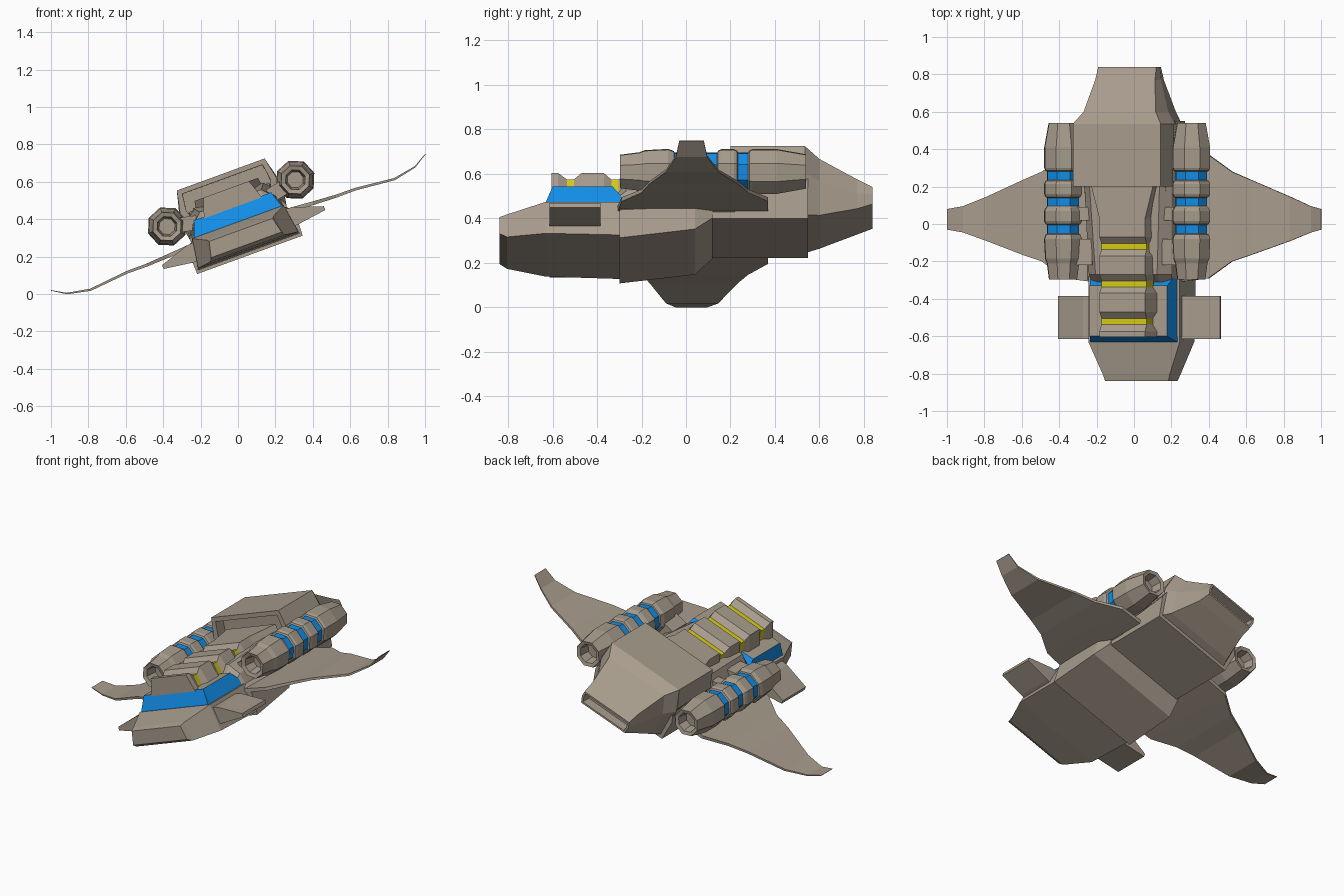
import bpy, bmesh, math
from mathutils import Matrix, Vector

if "Cube" in bpy.data.objects:
    bpy.data.objects.remove(bpy.data.objects["Cube"])


def material(name, rgb):
    m = bpy.data.materials.new(name)
    m.diffuse_color = (*rgb, 1)
    m.use_nodes = True
    m.node_tree.nodes["Principled BSDF"].inputs["Base Color"].default_value = m.diffuse_color
    return m


MATS = [material("hull_taupe", (0.39, 0.33, 0.265)),
        material("panel_blue", (0.006, 0.27, 0.80)),
        material("stripe_yellow", (0.66, 0.58, 0.008))]
TAUPE, BLUE, YELLOW = 0, 1, 2

# The whole craft is banked 20 degrees about its long axis
BANK = Matrix.Translation((0, 0, 0.385)) @ Matrix.Rotation(math.radians(-20), 4, 'Y')


def sec(y, *half):
    """Symmetric cross-section from (half width, z) pairs, top to bottom."""
    right = [(x, y, z) for x, z in half]
    return right + [(-x, y, z) for x, z in reversed(half)]


def loft(name, sections, mat=None, recess=None, depth=0.04, rim=0.02):
    """Skin equal-length rings; mat(segment, normal) picks the colour.
    recess is a direction in which the end cap is inset and pushed in."""
    bm = bmesh.new()
    rings = [[bm.verts.new(p) for p in s] for s in sections]
    n = len(rings[0])
    segs = {}
    for k in range(len(rings) - 1):
        for i in range(n):
            j = (i + 1) % n
            f = bm.faces.new((rings[k][i], rings[k][j], rings[k + 1][j], rings[k + 1][i]))
            segs[f] = k
    caps = [bm.faces.new(rings[0]), bm.faces.new(rings[-1])]
    bmesh.ops.recalc_face_normals(bm, faces=bm.faces[:])
    bm.normal_update()
    if mat:
        for f in bm.faces:
            f.material_index = mat(segs.get(f, -1), f.normal)
    if recess is not None:
        cap = caps[recess]
        bmesh.ops.inset_region(bm, faces=[cap], thickness=rim)
        push = cap.normal * -depth
        ring = bmesh.ops.inset_region(bm, faces=[cap], thickness=0.001)
        bmesh.ops.translate(bm, verts=cap.verts[:], vec=push)
    bm.transform(BANK)
    me = bpy.data.meshes.new(name)
    bm.to_mesh(me)
    bm.free()
    for m in MATS:
        me.materials.append(m)
    ob = bpy.data.objects.new(name, me)
    bpy.context.collection.objects.link(ob)
    return ob


# Nose wedge
loft("nose", [
    sec(-0.84, (0.18, -0.045), (0.2, -0.13)),
    sec(-0.805, (0.19, -0.035), (0.21, -0.15)),
    sec(-0.63, (0.26, 0.0), (0.285, -0.16)),
    sec(-0.28, (0.26, 0.0), (0.29, -0.17))])

# Belly block behind the nose
loft("belly_block", [
    sec(-0.3, (0.25, 0.0), (0.305, -0.055), (0.3, -0.187)),
    sec(0.04, (0.25, 0.0), (0.305, -0.04), (0.3, -0.145)),
    sec(0.12, (0.25, 0.0), (0.27, -0.03), (0.27, -0.08))])

# Blue cabin band with taupe roof
loft("cabin_band", [
    sec(-0.63, (0.247, 0.005), (0.247, -0.005)),
    sec(-0.6, (0.22, 0.088), (0.247, -0.005)),
    sec(-0.33, (0.22, 0.088), (0.247, -0.005)),
    sec(-0.28, (0.24, 0.02), (0.247, -0.005))],
    mat=lambda k, nrm: TAUPE if nrm.z > 0.95 else BLUE)

# Spine with ribs and yellow grooves
spine = [sec(-0.605, (0.13, 0.185), (0.165, 0.08)), sec(-0.575, (0.13, 0.185), (0.165, 0.08))]
yellow_segs = set()
for g in (-0.52, -0.32, -0.12):
    spine.append(sec(g - 0.016, (0.128, 0.155), (0.14, 0.08)))
    yellow_segs.add(len(spine) - 1)
    spine.append(sec(g + 0.016, (0.128, 0.155), (0.14, 0.08)))
    spine.append(sec(g + 0.05, (0.13, 0.185), (0.165, 0.08)))
    spine.append(sec(g + 0.15, (0.13, 0.185), (0.165, 0.08)))
spine.append(sec(0.22, (0.18, 0.185), (0.2, 0.08)))
loft("ribbed_spine", spine, mat=lambda k, nrm: YELLOW if k in yellow_segs else TAUPE)

# Middle and rear hull
loft("mid_hull", [
    sec(-0.31, (0.17, 0.07), (0.23, 0.03), (0.26, -0.05)),
    sec(-0.27, (0.175, 0.12), (0.235, 0.06), (0.27, -0.05)),
    sec(0.22, (0.2, 0.15), (0.25, 0.09), (0.27, -0.05))])
loft("rear_hull", [
    sec(0.1, (0.22, 0.1), (0.275, 0.0), (0.26, -0.08)),
    sec(0.55, (0.24, 0.2), (0.285, 0.06), (0.26, -0.08))])
loft("rear_hood", [
    sec(0.2, (0.25, 0.27), (0.275, 0.15), (0.24, 0.06)),
    sec(0.535, (0.25, 0.27), (0.28, 0.15), (0.24, 0.06))],
    recess=0, depth=0.07, rim=0.035)

# Tapering tail with slot exhaust
loft("tail", [
    sec(0.535, (0.25, 0.27), (0.28, 0.13), (0.25, -0.06)),
    sec(0.6, (0.205, 0.225), (0.235, 0.11), (0.22, -0.05)),
    sec(0.77, (0.17, 0.14), (0.18, 0.07), (0.17, 0.0)),
    sec(0.84, (0.165, 0.105), (0.172, 0.07), (0.162, 0.025))],
    recess=1, depth=0.06, rim=0.014)

# Engine profile: (y, radius), with narrower blue bands
ENGINE = [(-0.22, 0.045), (-0.29, 0.056), (-0.297, 0.08), (-0.21, 0.092), (-0.185, 0.102),
          (-0.08, 0.108), (-0.055, 0.098)]
BLUE_SEGS = set()
for a, b in ((-0.052, -0.005), (0.095, 0.14), (0.235, 0.28)):
    ENGINE.append((a, 0.09))
    BLUE_SEGS.add(len(ENGINE) - 1)
    ENGINE.append((b, 0.09))
    if b < 0.2:
        ENGINE += [(b + 0.005, 0.1), (b + 0.02, 0.107), (b + 0.075, 0.107), (b + 0.09, 0.1)]
ENGINE += [(0.285, 0.1), (0.3, 0.107), (0.41, 0.107), (0.54, 0.082), (0.535, 0.06), (0.47, 0.05)]

# Wing: (x, front y, rear y, z)
WING = [(0.24, -0.31, 0.37, -0.02), (0.41, -0.29, 0.37, -0.033), (0.54, -0.2, 0.28, -0.042),
        (0.65, -0.165, 0.235, -0.043), (0.865, -0.09, 0.145, -0.065),
        (0.99, -0.045, 0.095, -0.043), (1.065, -0.03, 0.08, 0.0)]

for s, side in ((-1, "left"), (1, "right")):
    # Octagonal engine pod
    loft(side + "_engine", [
        [(s * 0.365 + r * math.cos(a * math.pi / 4), y, 0.107 + r * math.sin(a * math.pi / 4))
         for a in range(8)] for y, r in ENGINE],
        mat=lambda k, nrm: BLUE if k in BLUE_SEGS else TAUPE)

    # Engine pylons
    for i, (y0, y1) in enumerate(((-0.22, -0.08), (0.02, 0.09), (0.3, 0.46))):
        loft(f"{side}_pylon_{i}", [
            [(s * x, y, z) for x, z in ((0.2, 0.03), (0.34, 0.06), (0.34, 0.14), (0.2, 0.11))]
            for y in (y0, y1)])

    # Curved thin wing
    loft(side + "_wing", [
        [(s * x, f, z), (s * x, b, z), (s * x, b, z - t), (s * x, f, z - t)]
        for (x, f, b, z), t in zip(WING, (0.025, 0.02, 0.016, 0.014, 0.012, 0.008, 0.004))])

    # Wedge fin beside the nose
    loft(side + "_nose_fin", [
        [(s * x, y, z) for y, z in ((-0.615, lo), (-0.615, hi), (-0.385, hi), (-0.385, lo))]
        for x, hi, lo in ((0.24, -0.02, -0.125), (0.3, -0.025, -0.122), (0.46, -0.078, -0.1))])
